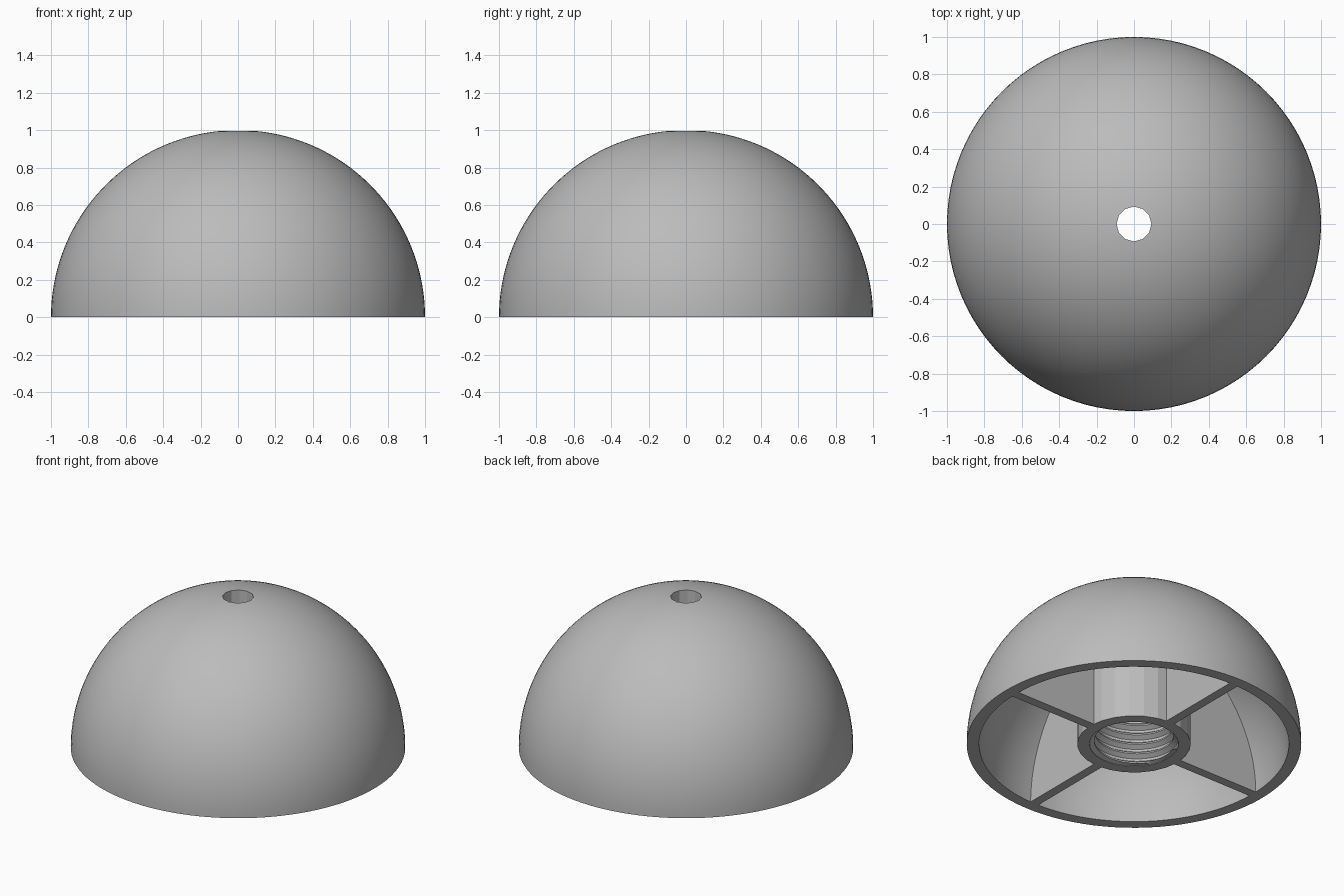
import bpy, bmesh, math
from math import sin, cos, pi, sqrt

cube = bpy.data.objects.get("Cube")
if cube:
    bpy.data.objects.remove(cube, do_unlink=True)

OUTER, INNER = 1.0, 0.926          # dome radii
HOLE, BOSS, BORE = 0.093, 0.34, 0.266
BORE_DEPTH, RIB = 0.5, 0.06
PITCH, THREAD = 0.065, 0.028

grey = bpy.data.materials.new("grey plastic")
grey.use_nodes = True
colour = (0.5, 0.5, 0.5, 1)
grey.diffuse_color = colour
grey.node_tree.nodes["Principled BSDF"].inputs["Base Color"].default_value = colour


def finish(name, bm, smooth=None):
    bmesh.ops.remove_doubles(bm, verts=bm.verts, dist=0.0001)
    mesh = bpy.data.meshes.new(name)
    bm.to_mesh(mesh)
    bm.free()
    obj = bpy.data.objects.new(name, mesh)
    bpy.context.collection.objects.link(obj)
    mesh.materials.append(grey)
    if smooth:
        activate(obj)
        bpy.ops.object.shade_smooth_by_angle(angle=math.radians(smooth))
    return obj


def activate(obj):
    bpy.ops.object.select_all(action='DESELECT')
    obj.select_set(True)
    bpy.context.view_layer.objects.active = obj


def cylinder(name, radius, bottom, top, sides):
    bpy.ops.mesh.primitive_cylinder_add(vertices=sides, radius=radius, depth=top - bottom,
                                        location=(0, 0, (top + bottom) / 2))
    obj = bpy.context.object
    obj.name = name
    obj.data.materials.append(grey)
    return obj


def cut(obj, cutter):
    cutter.hide_render = True
    mod = obj.modifiers.new("cut", 'BOOLEAN')
    mod.operation, mod.solver, mod.object = 'DIFFERENCE', 'EXACT', cutter
    activate(obj)
    bpy.ops.object.modifier_apply(modifier=mod.name)
    bpy.data.objects.remove(cutter, do_unlink=True)


def arc(radius, steps, end):
    return [(radius * cos(end * i / steps), radius * sin(end * i / steps))
            for i in range(steps + 1)]


# Dome shell: closed half section spun around the axis
section = arc(OUTER, 36, pi / 2) + arc(INNER, 36, pi / 2)[::-1]
bm = bmesh.new()
verts = [bm.verts.new((r, 0, z)) for r, z in section]
edges = [bm.edges.new((verts[i], verts[(i + 1) % len(verts)])) for i in range(len(verts))]
bmesh.ops.spin(bm, geom=verts + edges, cent=(0, 0, 0), axis=(0, 0, 1),
               angle=2 * pi, steps=96)
bmesh.ops.remove_doubles(bm, verts=bm.verts, dist=0.0001)
# Drop the section edges lying on the axis before closing normals
axis_edges = [e for e in bm.edges if all(abs(v.co.x) + abs(v.co.y) < 0.001 for v in e.verts)]
bmesh.ops.delete(bm, geom=axis_edges, context='EDGES')
bmesh.ops.recalc_face_normals(bm, faces=bm.faces)
dome = finish("dome_shell", bm)
cut(dome, cylinder("hole_cutter", HOLE, 0.5, 1.2, 12))
activate(dome)
bpy.ops.object.shade_smooth_by_angle(angle=math.radians(25))

# Central boss with a blind bore and the narrow hole through its top
boss = cylinder("central_boss", BOSS, 0, 0.93, 24)
cut(boss, cylinder("bore_cutter", BORE, -0.2, BORE_DEPTH, 64))
cut(boss, cylinder("hole_cutter", HOLE, 0.3, 1.2, 12))

# Helical thread lining the bore
bm = bmesh.new()
STEPS = 64
profile = [(0, 0), (0.15, 0), (0.45, THREAD), (0.6, THREAD), (0.9, 0)]
rows = []
for turn in range(-1, int(BORE_DEPTH / PITCH) + 2):
    for phase, depth in profile:
        row = []
        for i in range(STEPS + 1):
            z = (turn + phase + i / STEPS) * PITCH
            inside = 0.002 < z < BORE_DEPTH
            r = BORE - 0.001 - (depth if inside else 0)
            a = 2 * pi * i / STEPS
            row.append(bm.verts.new((r * cos(a), r * sin(a),
                                     min(max(z, 0.002), BORE_DEPTH))))
        rows.append(row)
for low, high in zip(rows, rows[1:]):
    for i in range(STEPS):
        bm.faces.new((low[i], high[i], high[i + 1], low[i + 1]))
bmesh.ops.dissolve_degenerate(bm, dist=0.0001, edges=bm.edges)
finish("bore_thread", bm, 20)

# Four ribs joining the boss to the shell
start, reach = BOSS - 0.03, INNER + 0.02
outline = [(start, 0)] + arc(reach, 24, math.acos(start / reach))
for k, side in enumerate(("left", "back", "right", "front")):
    bm = bmesh.new()
    a = k * pi / 2
    face = bm.faces.new([bm.verts.new((x * cos(a) + RIB / 2 * sin(a),
                                       x * sin(a) - RIB / 2 * cos(a), z))
                         for x, z in outline])
    out = bmesh.ops.extrude_face_region(bm, geom=[face])["geom"]
    bmesh.ops.translate(bm, vec=(-RIB * sin(a), RIB * cos(a), 0),
                        verts=[v for v in out if isinstance(v, bmesh.types.BMVert)])
    bmesh.ops.recalc_face_normals(bm, faces=bm.faces)
    finish(side + "_rib", bm)
